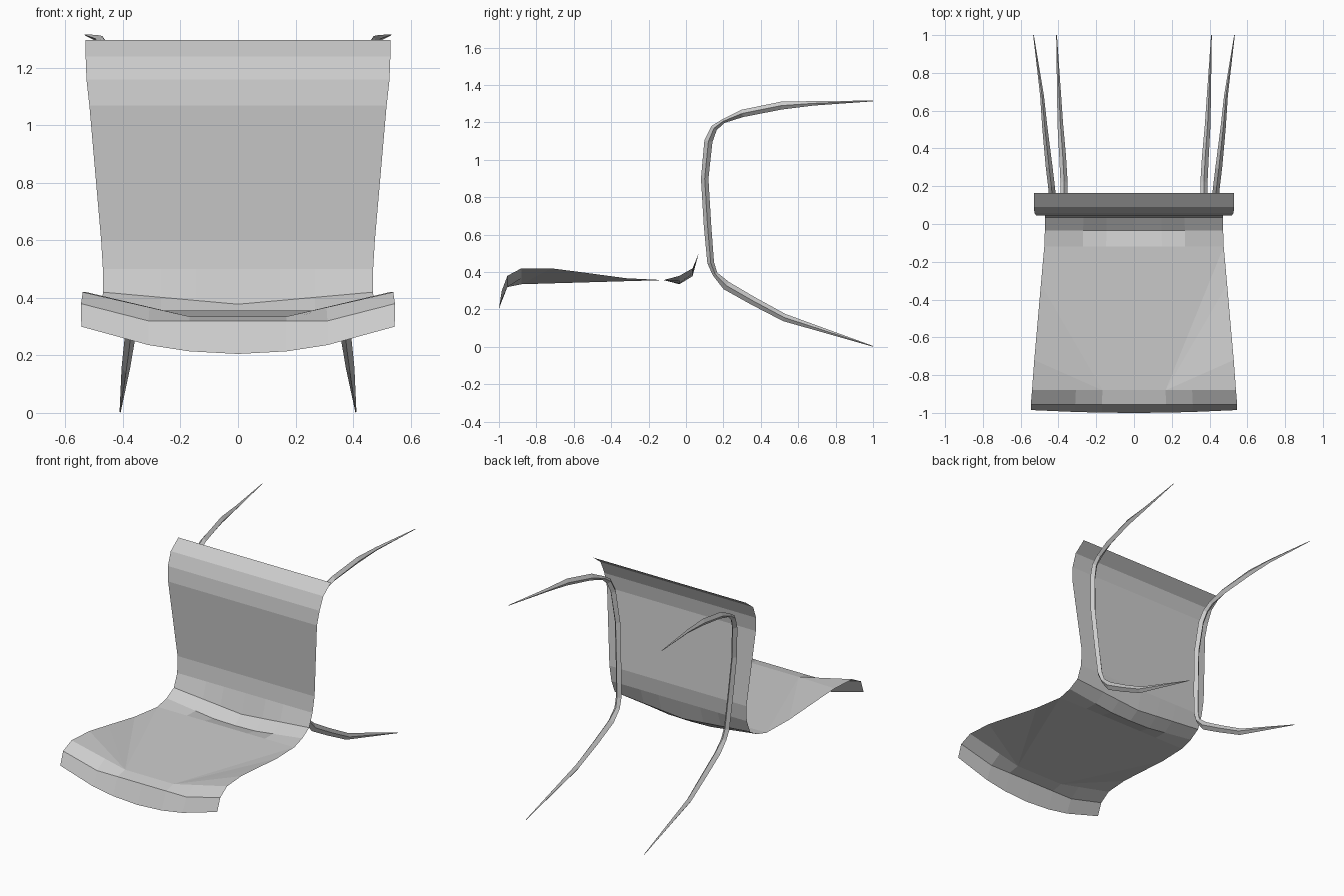
import bpy, bmesh
from mathutils import Vector

if "Cube" in bpy.data.objects:
    bpy.data.objects.remove(bpy.data.objects["Cube"])


def finish(name, bm):
    bmesh.ops.remove_doubles(bm, verts=bm.verts[:], dist=1e-5)
    bmesh.ops.recalc_face_normals(bm, faces=bm.faces[:])
    mesh = bpy.data.meshes.new(name)
    bm.to_mesh(mesh)
    bm.free()
    obj = bpy.data.objects.new(name, mesh)
    bpy.context.collection.objects.link(obj)
    return obj


def bridge(bm, a, b, closed=False):
    n = len(a)
    for i in range(n if closed else n - 1):
        j = (i + 1) % n
        bm.faces.new((a[i], a[j], b[j], b[i]))


# Seat: thin sheet with a curved front lip and a dished middle
COLS = (-1, -0.57, -0.31, 0, 0.31, 0.57, 1)


def seat_row(bm, y, half_width, z_edge, z_mid, flat):
    row = []
    for t in COLS:
        k = max(0, (abs(t) - flat) / (1 - flat)) if flat < 1 else 0
        row.append(bm.verts.new((t * half_width, y, z_mid + (z_edge - z_mid) * k)))
    return row


bm = bmesh.new()
lip = [bm.verts.new((t * 0.545, -1 + 0.015 * t * t, 0.205 + 0.095 * t * t)) for t in COLS]
brow = seat_row(bm, -0.955, 0.546, 0.38, 0.32, 0.57)
front = seat_row(bm, -0.88, 0.54, 0.42, 0.335, 0.31)
bridge(bm, lip, brow)
bridge(bm, brow, front)

# flat middle of the seat, with side rims fanning out from the front corners
rear = seat_row(bm, -0.12, 0.475, 0.357, 0.357, 1)
bm.faces.new((front[2], front[3], front[4], rear[6], rear[3], rear[0]))
RIM = ((0.528, -0.72, 0.42), (0.513, -0.55, 0.398), (0.493, -0.32, 0.367))
for s, inner, mid, corner, end in ((-1, front[2], front[1], front[0], rear[0]),
                                   (1, front[4], front[5], front[6], rear[6])):
    edge = [bm.verts.new((s * x, y, z)) for x, y, z in RIM] + [end]
    bm.faces.new((inner, mid, corner, edge[0]))
    for a, b in zip(edge, edge[1:]):
        bm.faces.new((inner, a, b))

# bend from the seat up to the back
prev = rear
for args in ((-0.035, 0.472, 0.38, 0.335, 0.25),
             (0.035, 0.47, 0.42, 0.378, 0.0),
             (0.068, 0.47, 0.50, 0.50, 1)):
    row = seat_row(bm, *args)
    bridge(bm, prev, row)
    prev = row
finish("seat", bm)

# Backrest: flat panel rolling backwards at the top
bm = bmesh.new()
prev = None
for half_width, y, z in ((0.47, 0.068, 0.50), (0.476, 0.08, 0.60), (0.517, 0.045, 1.07),
                         (0.527, 0.057, 1.16), (0.53, 0.09, 1.24), (0.53, 0.165, 1.297)):
    row = [bm.verts.new((s * half_width, y, z)) for s in (-1, 1)]
    if prev:
        bridge(bm, prev, row)
    prev = row
finish("backrest", bm)

# Supports: pointed blades running foot, upright, upper prong
# x, y, z, half depth, half width
PATH = ((0.41, 1.0, 0.003, 0.002, 0.002),
        (0.39, 0.525, 0.157, 0.02, 0.015),
        (0.378, 0.36, 0.245, 0.022, 0.018),
        (0.37, 0.215, 0.328, 0.024, 0.019),
        (0.37, 0.155, 0.39, 0.014, 0.018),
        (0.375, 0.132, 0.45, 0.018, 0.019),
        (0.388, 0.115, 0.65, 0.02, 0.019),
        (0.405, 0.10, 0.90, 0.02, 0.019),
        (0.422, 0.12, 1.10, 0.022, 0.019),
        (0.432, 0.15, 1.17, 0.018, 0.018),
        (0.437, 0.20, 1.207, 0.011, 0.018),
        (0.449, 0.30, 1.248, 0.02, 0.018),
        (0.472, 0.51, 1.29, 0.021, 0.014),
        (0.487, 0.68, 1.302, 0.012, 0.01),
        (0.532, 1.0, 1.315, 0.002, 0.002))


def support(name, side):
    bm = bmesh.new()
    pts = [Vector(p[:3]) for p in PATH]
    rings = []
    for i, (x, y, z, depth, width) in enumerate(PATH):
        d = pts[min(i + 1, len(pts) - 1)] - pts[max(i - 1, 0)]
        n = Vector((0, -d.z, d.y)).normalized() * depth
        w = Vector((width, 0, 0))
        ring = [pts[i] + o for o in (n, w, -n, -w)]
        rings.append([bm.verts.new((side * v.x, v.y, v.z)) for v in ring])
    for a, b in zip(rings, rings[1:]):
        bridge(bm, a, b, closed=True)
    bm.faces.new(rings[0])
    bm.faces.new(rings[-1])
    finish(name, bm)


support("left_support", -1)
support("right_support", 1)
